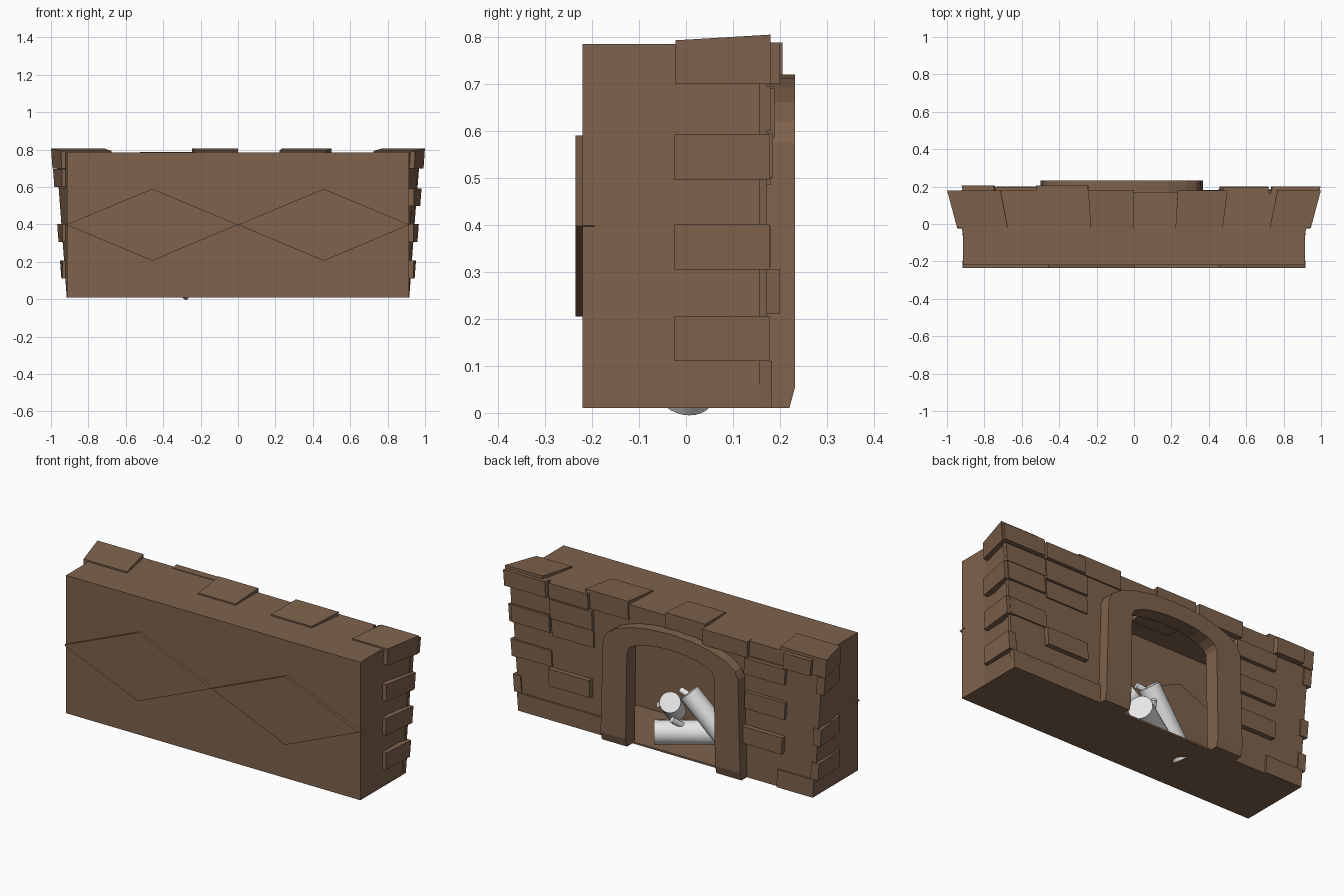
import bpy, bmesh, math
from mathutils import Vector

if "Cube" in bpy.data.objects:
    bpy.data.objects.remove(bpy.data.objects["Cube"], do_unlink=True)


def material(name, color):
    m = bpy.data.materials.new(name)
    m.use_nodes = True
    m.diffuse_color = color
    m.node_tree.nodes["Principled BSDF"].inputs["Base Color"].default_value = color
    return m


BROWN = material("brown stone", (0.21, 0.122, 0.072, 1))
PALE = material("pale log", (0.8, 0.8, 0.8, 1))


def finish(name, bm, mat):
    bmesh.ops.recalc_face_normals(bm, faces=bm.faces)
    mesh = bpy.data.meshes.new(name)
    bm.to_mesh(mesh)
    bm.free()
    ob = bpy.data.objects.new(name, mesh)
    bpy.context.collection.objects.link(ob)
    mesh.materials.append(mat)
    return ob


def flare(p):
    # the rear half widens towards its top, and its top rises to the rear
    t = max(0, (p.y + 0.05) / 0.23)
    p.x *= 1 + 0.066 * t * p.z / 0.8
    if p.z > 0.788:
        p.z += 0.06 * max(0, p.y + 0.02)


def block(name, xs, ys, zs, slices=1):
    bm = bmesh.new()
    bmesh.ops.create_cube(bm, size=1)
    for v in bm.verts:
        v.co = Vector([r[0] if c < 0 else r[1] for c, r in zip(v.co, (xs, ys, zs))])
    if slices > 1:  # crease where the flare begins
        bmesh.ops.bisect_plane(bm, geom=bm.verts[:] + bm.edges[:] + bm.faces[:],
                               plane_co=(0, -0.05, 0), plane_no=(0, 1, 0))
    for v in bm.verts:
        flare(v.co)
    return finish(name, bm, BROWN)


def prism(name, outline, y0, y1):
    bm = bmesh.new()
    face = bm.faces.new([bm.verts.new((x, y0, z)) for x, z in outline])
    ext = bmesh.ops.extrude_face_region(bm, geom=[face])
    for g in ext["geom"]:
        if isinstance(g, bmesh.types.BMVert):
            g.co.y = y1
    return finish(name, bm, BROWN)


# Hollow body
W = 0.915
block("front_panel", (-W, W), (-0.22, -0.2), (0.01, 0.783))
block("floor", (-W, W), (-0.22, 0.172), (0.01, 0.02))
block("ceiling", (-W, W), (-0.22, 0.172), (0.765, 0.785), 2)
for side, s in (("left", 1), ("right", -1)):
    block(side + "_wall", sorted((s * 0.895, s * W)), (-0.22, 0.172), (0.01, 0.783), 2)

# Arch path: legs and a shallow elliptical top
CX = -0.065


def arch(rx, spring, rise, foot):
    pts = [(CX + rx + foot, 0.01), (CX + rx + foot, 0.055)]
    for i in range(11):
        a = math.pi * i / 10
        pts.append((CX + rx * math.cos(a), spring + rise * math.sin(a)))
    return pts + [(CX - rx - foot, 0.055), (CX - rx - foot, 0.01)]


outer = arch(0.42, 0.575, 0.145, 0.014)
inner = arch(0.27, 0.55, 0.08, 0.008)

# Rear wall with the opening
prism("rear_wall", [(W, 0.01), (0.973, 0.785), (-0.973, 0.785), (-W, 0.01)] + inner[::-1],
      0.155, 0.172)

# Raised arch surround with bevelled feet
bm = bmesh.new()
rows = []
for (ox, oz), (ix, iz) in zip(outer, inner):
    yf = 0.22 if oz < 0.02 else 0.232
    rows.append([bm.verts.new(c) for c in
                 ((ox, 0.15, oz), (ox, yf, oz), (ix, yf, iz), (ix, 0.15, iz))])
for a, b in zip(rows, rows[1:]):
    for k in range(4):
        bm.faces.new((a[k], a[(k + 1) % 4], b[(k + 1) % 4], b[k]))
bm.faces.new(rows[0])
bm.faces.new(rows[-1])
finish("arch_surround", bm, BROWN)

# Twin lozenges on the front
for side, s in (("left", 1), ("right", -1)):
    prism(side + "_lozenge", [(0, 0.398), (s * 0.458, 0.205), (s * 0.918, 0.398), (s * 0.458, 0.59)],
          -0.235, -0.195)

# Side bricks
for side, s, heights in (("left", 1, (0.11, 0.305, 0.497)),
                         ("right", -1, (0.11, 0.305, 0.6))):
    for z in heights:
        block(side + "_brick", sorted((s * 0.89, s * 0.936)), (-0.025, 0.178), (z, z + 0.096))

# Bricks along the top
for x0, x1 in ((-0.938, -0.67), (-0.23, 0), (0.22, 0.47), (0.72, 0.938)):
    block("top_brick", (x0, x1), (-0.022, 0.18), (0.7, 0.793))

# Rear bricks: x range, course bottom, course top, face depth
rear = [
    (0.69, 0.932, 0.70, 0.788, 0.200), (0.445, 0.675, 0.70, 0.785, 0.195),
    (0.68, 0.915, 0.60, 0.695, 0.180), (0.43, 0.68, 0.585, 0.69, 0.188),
    (0.69, 0.915, 0.50, 0.595, 0.185), (0.43, 0.68, 0.485, 0.58, 0.180),
    (0.69, 0.915, 0.31, 0.40, 0.180), (0.45, 0.70, 0.21, 0.305, 0.200),
    (0.30, 0.915, 0.01, 0.11, 0.183),
    (-0.49, -0.23, 0.70, 0.788, 0.205), (-0.69, -0.49, 0.70, 0.785, 0.180),
    (-0.86, -0.70, 0.70, 0.788, 0.205),
    (-0.71, -0.47, 0.60, 0.69, 0.195), (-0.72, -0.48, 0.405, 0.50, 0.193),
    (-0.72, -0.48, 0.21, 0.305, 0.200), (-0.915, -0.69, 0.01, 0.11, 0.183),
]
for x0, x1, z0, z1, y in rear:
    block("rear_brick", (x0, x1), (0.16, y), (z0, z1))


# Logs with small branch stubs
def log(name, a, b, r, sides=24):
    a, b = Vector(a), Vector(b)
    bpy.ops.mesh.primitive_cylinder_add(vertices=sides, radius=r, depth=(b - a).length,
                                        location=(a + b) / 2)
    ob = bpy.context.object
    ob.name = name
    ob.rotation_euler = (b - a).to_track_quat("Z", "Y").to_euler()
    ob.data.materials.append(PALE)
    bpy.ops.object.shade_smooth_by_angle()


log("lower_log", (0.09, 0.155, 0.1), (-0.2, -0.04, 0.1), 0.063)
log("rear_log", (0.05, 0.07, 0.245), (0.15, -0.12, 0.1), 0.055)
log("leaning_log", (-0.055, 0.05, 0.32), (-0.315, 0, 0.032), 0.055)
log("lower_branch", (-0.06, 0.06, 0.12), (-0.01, 0.14, 0.19), 0.016, 12)
log("rear_branch", (0.1, -0.02, 0.18), (0.14, 0.05, 0.2), 0.016, 12)
log("leaning_branch", (-0.08, 0.04, 0.29), (0.01, 0.03, 0.31), 0.016, 12)
